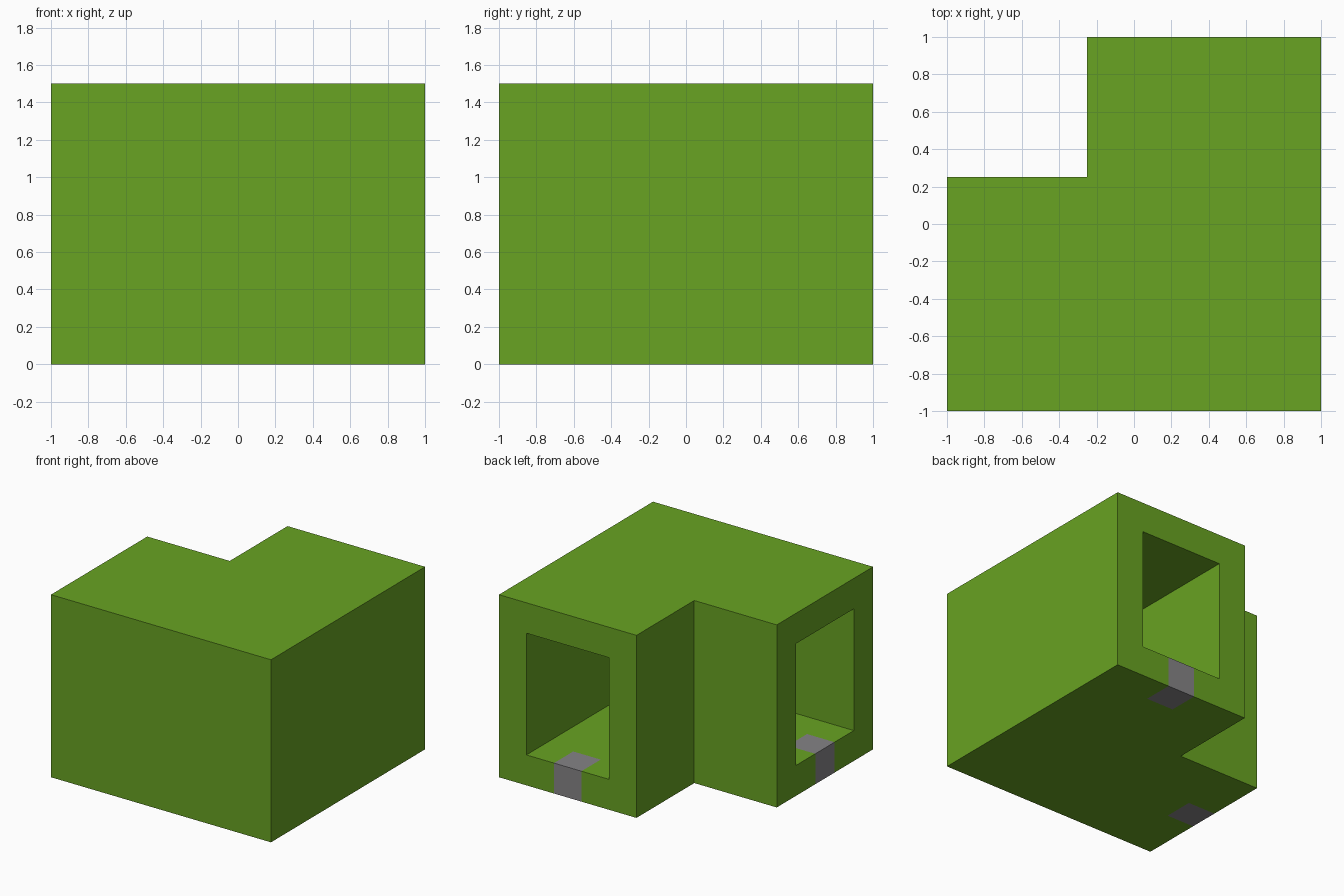
import bpy
import bmesh
from mathutils import Vector

cube = bpy.data.objects.get("Cube")
if cube:
    bpy.data.objects.remove(cube, do_unlink=True)

WALL = 0.25
HEIGHT = 1.5


def make_material(name, rgb):
    mat = bpy.data.materials.new(name)
    mat.use_nodes = True
    color = (*rgb, 1.0)
    mat.diffuse_color = color
    mat.node_tree.nodes["Principled BSDF"].inputs["Base Color"].default_value = color
    return mat


def extruded_corner(name, x_start, y_end, outer, inner, z_low, z_high):
    """L-shaped prism with its outer corner at (outer, -outer)."""
    outline = [(x_start, -outer), (outer, -outer), (outer, y_end),
               (inner, y_end), (inner, -inner), (x_start, -inner)]
    bm = bmesh.new()
    base = bm.faces.new([bm.verts.new((x, y, z_low)) for x, y in outline])
    top = bmesh.ops.extrude_face_region(bm, geom=[base])["geom"]
    verts = [v for v in top if isinstance(v, bmesh.types.BMVert)]
    bmesh.ops.translate(bm, verts=verts, vec=(0, 0, z_high - z_low))
    bmesh.ops.recalc_face_normals(bm, faces=bm.faces)
    mesh = bpy.data.meshes.new(name)
    bm.to_mesh(mesh)
    bm.free()
    obj = bpy.data.objects.new(name, mesh)
    bpy.context.collection.objects.link(obj)
    return obj


# Solid corner block and the passage that is hollowed out of it
passage = extruded_corner("corner_passage", -1, 1, 1, -WALL, 0, HEIGHT)
hollow = extruded_corner("hollow_cutter", -1.2, 1.2, 1 - WALL, 0, WALL, HEIGHT - WALL)
hollow.hide_render = True
cut = passage.modifiers.new("hollow", "BOOLEAN")
cut.operation = "DIFFERENCE"
cut.solver = "EXACT"
cut.object = hollow
bpy.context.view_layer.update()
evaluated = passage.evaluated_get(bpy.context.evaluated_depsgraph_get())
mesh = bpy.data.meshes.new_from_object(evaluated)
passage.modifiers.clear()
passage.data = mesh
bpy.data.objects.remove(hollow, do_unlink=True)

mesh.materials.clear()
mesh.materials.append(make_material("leaf_green", (0.138, 0.366, 0.016)))
mesh.materials.append(make_material("marker_grey", (0.235, 0.230, 0.240)))

# Grey threshold marks wrap the floor edge at both openings
half = WALL / 2
centres = [Vector((0.375, 1 - half, half)), Vector((half - 1, -0.375, half))]
bm = bmesh.new()
bm.from_mesh(mesh)
for centre in centres:
    for axis in range(2):
        for side in (-half, half):
            point = centre.copy()
            point[axis] += side
            normal = Vector((0, 0, 0))
            normal[axis] = 1
            bmesh.ops.bisect_plane(bm, geom=bm.verts[:] + bm.edges[:] + bm.faces[:],
                                   plane_co=point, plane_no=normal, dist=0.0001)
# Split at floor height so the marks end there
bmesh.ops.bisect_plane(bm, geom=bm.verts[:] + bm.edges[:] + bm.faces[:],
                       plane_co=(0, 0, WALL), plane_no=(0, 0, 1), dist=0.0001)
for face in bm.faces:
    middle = face.calc_center_median()
    marked = any(all(abs(d) < half + 0.001 for d in middle - c) for c in centres)
    face.material_index = int(marked)
    face.smooth = False

# Merge the spare cuts back into large flat faces
bmesh.ops.dissolve_limit(bm, angle_limit=0.01, verts=bm.verts[:], edges=bm.edges[:],
                         delimit={"MATERIAL"})
bmesh.ops.triangulate(bm, faces=[f for f in bm.faces if len(f.verts) > 4])
bm.to_mesh(mesh)
bm.free()
mesh.update()
